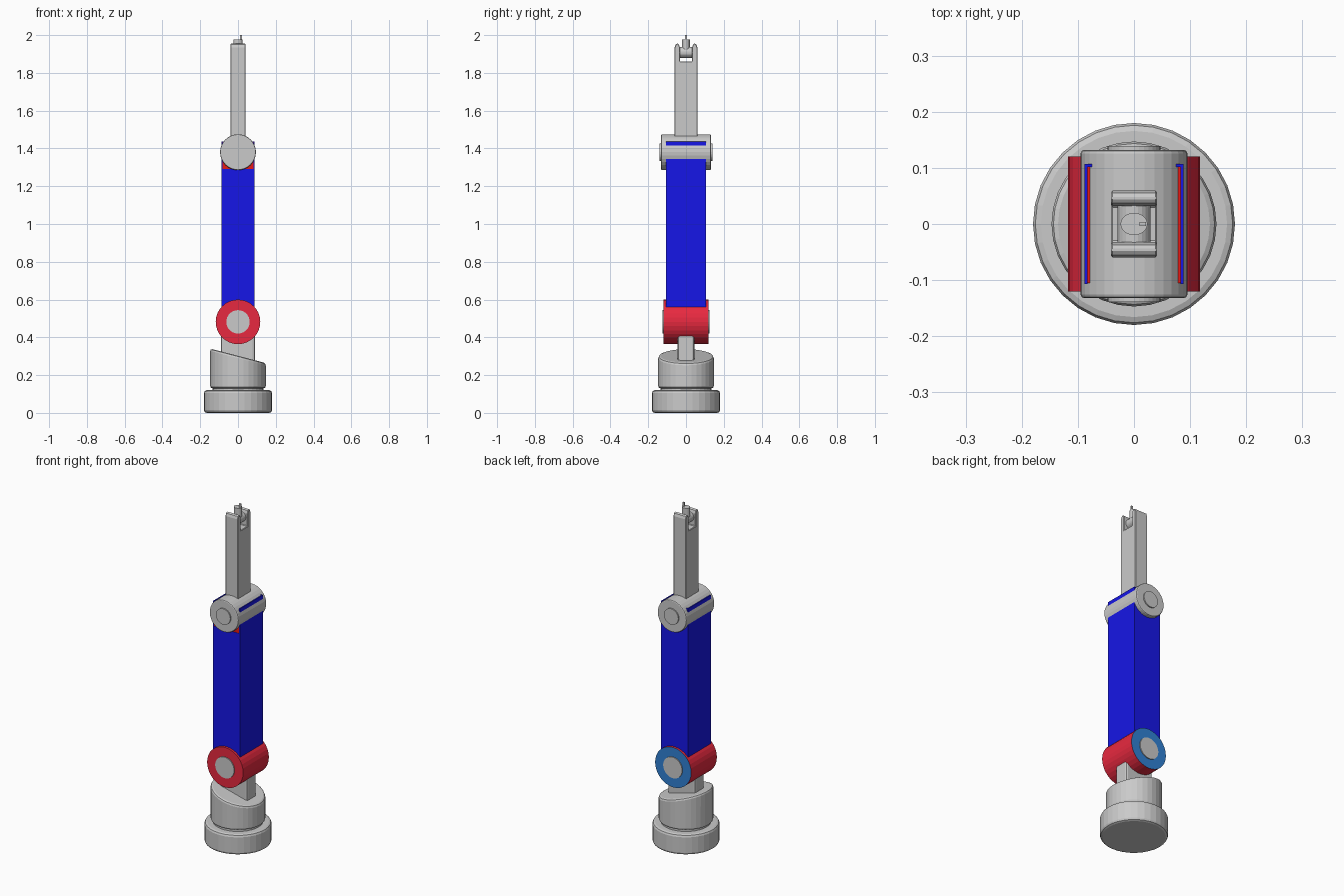
import bpy, bmesh, math
from mathutils import Matrix, Vector

if "Cube" in bpy.data.objects:
    bpy.data.objects.remove(bpy.data.objects["Cube"])


def material(name, rgb):
    m = bpy.data.materials.new(name)
    m.diffuse_color = (*rgb, 1)
    m.use_nodes = True
    m.node_tree.nodes["Principled BSDF"].inputs["Base Color"].default_value = m.diffuse_color
    return m


GREY = material("light grey", (0.59, 0.59, 0.59))
BLUE = material("deep blue", (0.008, 0.008, 0.80))
CRIMSON = material("crimson", (0.80, 0.022, 0.05))
RED = material("bright red", (0.90, 0.012, 0.008))
STEEL = material("steel blue", (0.03, 0.22, 0.66))


def finish(bm, name, *mats):
    bmesh.ops.recalc_face_normals(bm, faces=bm.faces)
    me = bpy.data.meshes.new(name)
    bm.to_mesh(me)
    bm.free()
    ob = bpy.data.objects.new(name, me)
    bpy.context.collection.objects.link(ob)
    for m in mats:
        me.materials.append(m)
    return ob


def bevel_sharp(bm, width, segments=2):
    bm.normal_update()
    edges = [e for e in bm.edges if e.is_manifold and e.calc_face_angle() > math.radians(40)]
    bmesh.ops.bevel(bm, geom=edges, offset=width, segments=segments,
                    profile=0.5, affect='EDGES', clamp_overlap=False)


def cylinder_mesh(r, length, center, axis='Z', sides=32):
    bm = bmesh.new()
    rot = Matrix.Rotation(math.pi / 2, 4, 'X') if axis == 'Y' else Matrix()
    bmesh.ops.create_cone(bm, cap_ends=True, segments=sides, radius1=r, radius2=r,
                          depth=length, matrix=Matrix.Translation(center) @ rot)
    return bm


def cylinder(name, r, length, center, axis='Z', bevel=0, sides=32, mat=GREY):
    bm = cylinder_mesh(r, length, center, axis, sides)
    if bevel:
        bevel_sharp(bm, bevel)
    return finish(bm, name, mat)


def box_mesh(lo, hi, bevel):
    bm = bmesh.new()
    bmesh.ops.create_cube(bm, size=1)
    lo, hi = Vector(lo), Vector(hi)
    for v in bm.verts:
        v.co = [(lo[i] + hi[i]) / 2 + v.co[i] * (hi[i] - lo[i]) for i in range(3)]
    if bevel:
        bevel_sharp(bm, bevel)
    return bm


def box(name, lo, hi, mat=GREY, bevel=0):
    return finish(box_mesh(lo, hi, bevel), name, mat)


# Base and neck
cylinder("base", 0.18, 0.12, (0, 0, 0.06), bevel=0.014)
cylinder("base_neck", 0.135, 0.04, (0, 0, 0.13))

# Turret with slanted top
bm = cylinder_mesh(0.147, 0.30, (0, 0, 0.28))
slope = Vector((0.26, 0, 1)).normalized()
cut = bmesh.ops.bisect_plane(bm, geom=bm.verts[:] + bm.edges[:] + bm.faces[:],
                             plane_co=(0, 0, 0.302), plane_no=slope, clear_outer=True)
bmesh.ops.contextual_create(bm, geom=[e for e in cut['geom_cut'] if isinstance(e, bmesh.types.BMEdge)])
bmesh.ops.recalc_face_normals(bm, faces=bm.faces)
bevel_sharp(bm, 0.012)
finish(bm, "turret", GREY)

# Shoulder post
box("shoulder_post", (-0.09, -0.044, 0.22), (0.09, 0.044, 0.48), bevel=0.012)

# Shoulder barrel: crimson with a steel blue rear cap
bm = cylinder_mesh(0.118, 0.24, (0, 0, 0.482), 'Y')
bm.normal_update()
for f in bm.faces:
    f.material_index = 1 if f.normal.y > 0.9 else 0
finish(bm, "shoulder_barrel", CRIMSON, STEEL)
cylinder("shoulder_axle", 0.062, 0.25, (0, 0, 0.482), 'Y')

# Upper arm: blue body, then blue side and rear walls around a red core
Z_CUT, TOP = 1.29, 1.438
box("upper_arm", (-0.088, -0.107, 0.48), (0.088, 0.107, Z_CUT), BLUE)
for side, name in ((-1, "left"), (1, "right")):
    xs = sorted((side * 0.0825, side * 0.088))
    box(f"arm_wall_{name}", (xs[0], -0.107, Z_CUT), (xs[1], 0.107, TOP), BLUE)
box("arm_wall_rear", (-0.0825, 0.102, Z_CUT), (0.0825, 0.107, TOP), BLUE)
box("arm_core", (-0.0825, -0.105, Z_CUT - 0.01), (0.0825, 0.102, TOP - 0.005), RED)

# Elbow barrel and axle
cylinder("elbow_barrel", 0.095, 0.264, (0, 0, 1.38), 'Y', bevel=0.006)
cylinder("elbow_axle", 0.047, 0.278, (0, 0, 1.38), 'Y')

# Forearm with forked end
bm = bmesh.new()
half = [(0.06, 1.40), (0.06, 1.935), (0.055, 1.95), (0.046, 1.956),
        (0.037, 1.95), (0.032, 1.935), (0.032, 1.86)]
profile = half + [(-y, z) for y, z in reversed(half)]
face = bm.faces.new([bm.verts.new((-0.041, y, z)) for y, z in profile])
ext = bmesh.ops.extrude_face_region(bm, geom=[face])
bmesh.ops.translate(bm, vec=(0.082, 0, 0),
                    verts=[v for v in ext['geom'] if isinstance(v, bmesh.types.BMVert)])
bmesh.ops.recalc_face_normals(bm, faces=bm.faces)
bevel_sharp(bm, 0.003, 1)
finish(bm, "forearm", GREY)

# Wrist roller, tool stub and tip
cylinder("wrist_roller", 0.029, 0.07, (0, 0, 1.908), 'Y', sides=24)
stub = cylinder("tool_stub", 0.02, 0.07, (0, 0, 1.942), sides=24)
stub.scale.x = 1.2
box("tool_tip", (0.01, -0.004, 1.96), (0.021, 0.004, 2.0))
